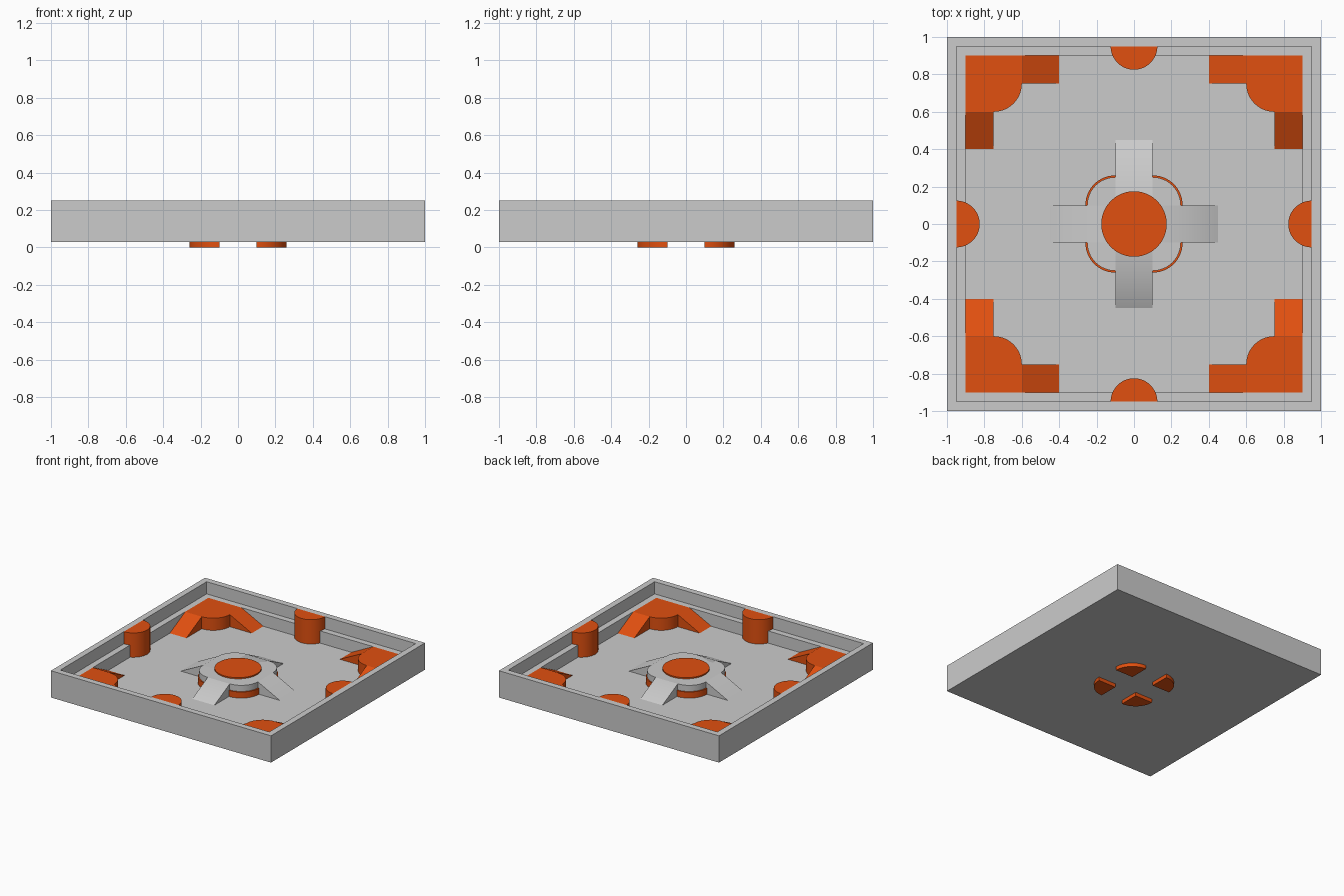
import bpy, bmesh
from math import cos, sin, pi
from mathutils import Matrix

if "Cube" in bpy.data.objects:
    bpy.data.objects.remove(bpy.data.objects["Cube"])

FLOOR, LEDGE, RIM = 0.05, 0.15, 0.25

orange = bpy.data.materials.new("orange")
orange.diffuse_color = (0.75, 0.08, 0.005, 1)
orange.use_nodes = True
orange.node_tree.nodes["Principled BSDF"].inputs["Base Color"].default_value = orange.diffuse_color


def make_object(name, bm, material=None, smooth=False):
    bmesh.ops.recalc_face_normals(bm, faces=bm.faces)
    mesh = bpy.data.meshes.new(name)
    bm.to_mesh(mesh)
    bm.free()
    obj = bpy.data.objects.new(name, mesh)
    bpy.context.collection.objects.link(obj)
    if material:
        mesh.materials.append(material)
    if smooth:
        bpy.ops.object.select_all(action='DESELECT')
        obj.select_set(True)
        bpy.context.view_layer.objects.active = obj
        bpy.ops.object.shade_smooth_by_angle(angle=0.6)
    return obj


def arc(cx, cy, r, a0, a1, n=16):
    angles = [a0 + (a1 - a0) * i / n for i in range(n + 1)]
    return [(cx + r * cos(a), cy + r * sin(a)) for a in angles]


def prism(bm, outline, offset):
    """Extrude a closed 3D outline along an offset."""
    face = bm.faces.new([bm.verts.new(p) for p in outline])
    new = bmesh.ops.extrude_face_region(bm, geom=[face], use_keep_orig=True)
    verts = [v for v in new['geom'] if isinstance(v, bmesh.types.BMVert)]
    bmesh.ops.translate(bm, verts=verts, vec=offset)


def upright(bm, outline, z0, z1):
    prism(bm, [(x, y, z0) for x, y in outline], (0, 0, z1 - z0))


def four_around(name, build, material=None):
    """Four copies of a part, turned about the centre."""
    for i in range(4):
        bm = bmesh.new()
        build(bm)
        bm.transform(Matrix.Rotation(i * pi / 2, 4, 'Z'))
        make_object(f"{name}_{i + 1}", bm, material, True)


# Square tray with rim, inner ledge and floor
bm = bmesh.new()
section = [(1, 0.03), (1, RIM), (0.95, RIM), (0.95, LEDGE), (0.9, LEDGE), (0.9, FLOOR)]
rings = [[bm.verts.new((sx * h, sy * h, z)) for sx, sy in ((1, 1), (-1, 1), (-1, -1), (1, -1))]
         for h, z in section]
for a, b in zip(rings, rings[1:]):
    for i in range(4):
        j = (i + 1) % 4
        bm.faces.new((a[i], a[j], b[j], b[i]))
bm.faces.new(rings[0])
bm.faces.new(rings[-1])
make_object("tray", bm)


# Corner blocks with a rounded inner edge and two ramps
def corner_block(bm):
    outline = [(0.9, 0.9), (0.6, 0.9)] + arc(0.75, 0.75, 0.15, pi, 1.5 * pi) + [(0.9, 0.6)]
    upright(bm, outline, FLOOR, LEDGE)
    ramp = [(0.6, FLOOR), (0.4, FLOOR), (0.6, LEDGE)]
    prism(bm, [(d, 0.75, z) for d, z in ramp], (0, 0.15, 0))
    prism(bm, [(0.75, d, z) for d, z in ramp], (0.15, 0, 0))


four_around("corner_block", corner_block, orange)

# Half-round posts against the middle of each wall
four_around("wall_post",
            lambda bm: upright(bm, arc(0.95, 0, 0.125, pi / 2, 1.5 * pi, 24), FLOOR, RIM), orange)

# Rounded feet passing through the floor under the centre plate
four_around("centre_foot",
            lambda bm: upright(bm, [(0.1, 0.1)] + arc(0.1, 0.1, 0.16, 0, pi / 2), 0, 0.1), orange)

# Ramps leading up to the centre plate
four_around("centre_ramp",
            lambda bm: prism(bm, [(0, -0.1, FLOOR), (0.45, -0.1, FLOOR),
                                  (0.25, -0.1, LEDGE), (0, -0.1, LEDGE)], (0, 0.2, 0)))

# Rounded centre plate
bm = bmesh.new()
outline = []
for i, (sx, sy) in enumerate(((1, 1), (-1, 1), (-1, -1), (1, -1))):
    outline += arc(0.1 * sx, 0.1 * sy, 0.15, i * pi / 2, (i + 1) * pi / 2)
upright(bm, outline, 0.1, LEDGE)
make_object("centre_plate", bm, None, True)

# Thin disc on the plate
bm = bmesh.new()
upright(bm, arc(0, 0, 0.175, 0, 2 * pi, 48)[:-1], LEDGE, 0.16)
make_object("centre_disc", bm, orange, True)
